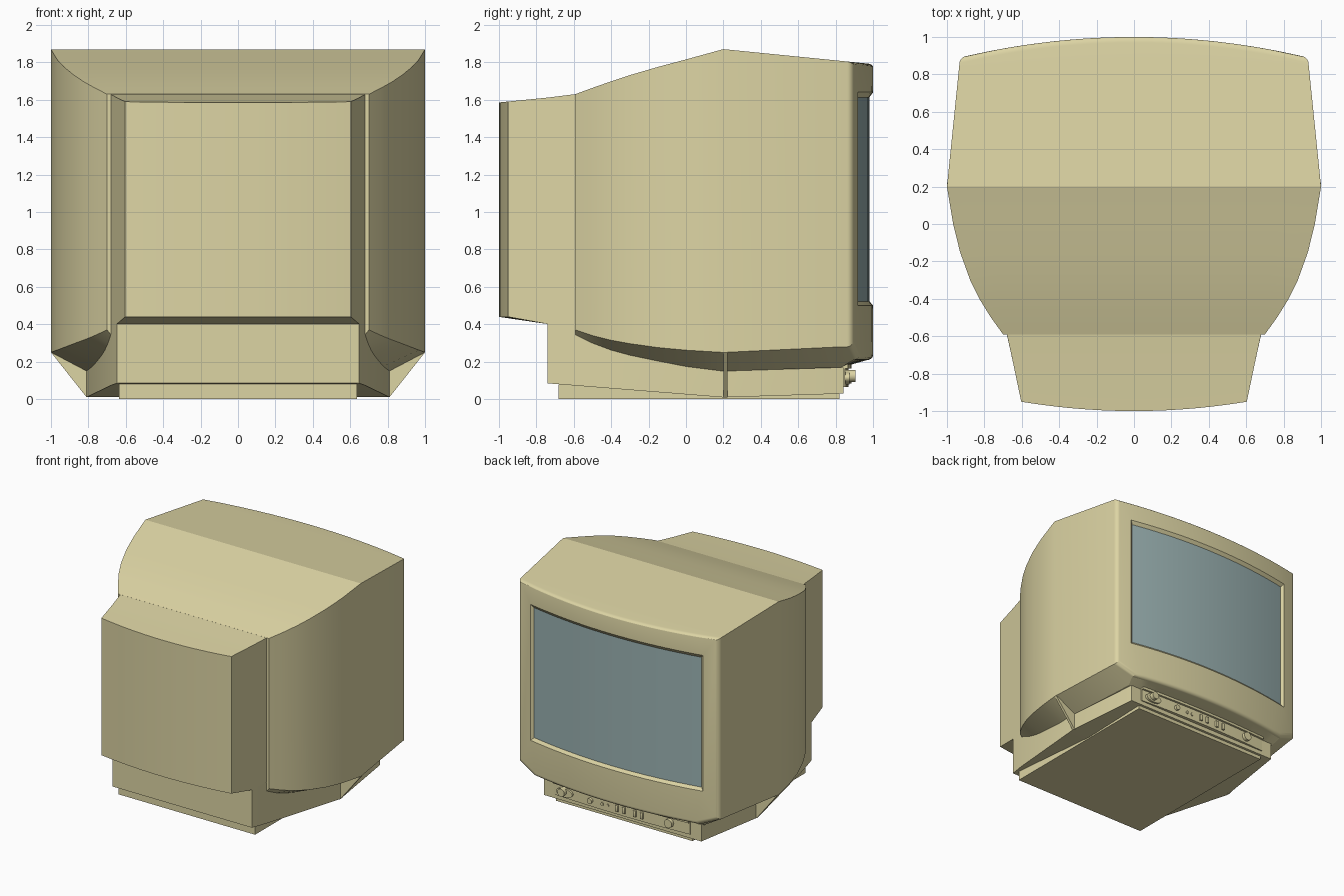
import bpy, bmesh, math

if "Cube" in bpy.data.objects:
    bpy.data.objects.remove(bpy.data.objects["Cube"])

def material(name, rgb):
    m = bpy.data.materials.new(name)
    m.diffuse_color = (*rgb, 1)
    m.use_nodes = True
    m.node_tree.nodes["Principled BSDF"].inputs["Base Color"].default_value = m.diffuse_color
    return m

BEIGE = material("beige_plastic", (0.72, 0.66, 0.37))
GLASS = material("screen_glass", (0.33, 0.45, 0.45))
COLS = 21

def finish(name, bm, mat, angle=18):
    bmesh.ops.recalc_face_normals(bm, faces=bm.faces[:])
    me = bpy.data.meshes.new(name)
    bm.to_mesh(me)
    bm.free()
    me.materials.append(mat)
    ob = bpy.data.objects.new(name, me)
    bpy.context.collection.objects.link(ob)
    bpy.ops.object.select_all(action='DESELECT')
    ob.select_set(True)
    bpy.context.view_layer.objects.active = ob
    bpy.ops.object.shade_smooth_by_angle(angle=math.radians(angle))
    return ob

def ring(y, w, xin, top, zout, zin):
    """Cross-section of half width w; y and top may be functions of x and y."""
    xs = [w] + [xin * (1 - 2 * i / (COLS - 1)) for i in range(COLS)] + [-w]
    fy = y if callable(y) else (lambda x: y)
    ft = top if callable(top) else (lambda v: top)
    upper = [(x, fy(x), ft(fy(x))) for x in xs]
    lower = [(x, fy(x), zout if abs(x) > xin else zin) for x in reversed(xs)]
    return upper + lower

def loft(name, rings, mat, start=True, end=True):
    bm = bmesh.new()
    vs = [[bm.verts.new(p) for p in r] for r in rings]
    n = len(vs[0])
    for a, b in zip(vs, vs[1:]):
        for i in range(n):
            j = (i + 1) % n
            bm.faces.new((a[i], a[j], b[j], b[i]))
    for r, use in ((vs[0], start), (vs[-1], end)):
        for i in range(n // 2 - 1 if use else 0):
            bm.faces.new((r[i], r[i + 1], r[n - 2 - i], r[n - 1 - i]))
    return finish(name, bm, mat)

# Curved front surface of the bezel
def bulge(depth):
    return lambda x: 1.0 - 0.11 * (x / 0.93) ** 2 - depth

def roof(drop):
    return lambda y: 1.87 - 0.1 * (y - 0.2) - drop

# Main housing: tapered rear, widest at y = 0.2, rounded front rim, screen recess
rings = [ring(*s) for s in (
    (-0.59, 0.70, 0.68, 1.63, 0.37, 0.345),
    (-0.50, 0.765, 0.695, 1.663, 0.34, 0.30),
    (-0.40, 0.827, 0.71, 1.698, 0.315, 0.262),
    (-0.30, 0.876, 0.727, 1.731, 0.297, 0.235),
    (-0.15, 0.93, 0.75, 1.775, 0.276, 0.203),
    (0.0, 0.967, 0.777, 1.815, 0.262, 0.175),
    (0.2, 1.0, 0.81, 1.87, 0.25, 0.15),
    (0.83, 0.936, 0.75, roof(0), 0.28, 0.17))]
for k in range(8):
    a = math.pi / 2 * k / 7
    d = 0.03 * (1 - math.cos(a))
    rings.append(ring(bulge(0.03 * (1 - math.sin(a))), 0.933 - d, 0.77 - d,
                      roof(d * 0.5), 0.28 + d, 0.21 + d))
rings.append(ring(bulge(0), 0.80, 0.785, 1.64, 0.50, 0.50))
rings.append(ring(bulge(0.022), 0.775, 0.76, 1.61, 0.525, 0.525))
loft("monitor_housing", rings, BEIGE, end=False)

# Curved glass screen
loft("screen", [ring(bulge(d), 0.777, 0.76, 1.613, 0.522, 0.522) for d in (0.06, 0.02)], GLASS)

# Rear box with gently bowed back
loft("rear_box", [
    ring(-0.57, 0.684, 0.66, 1.632, 0.38, 0.38),
    ring(-0.74, 0.647, 0.63, 1.611, 0.402, 0.402),
    ring(lambda x: -1 + 0.05 * (x / 0.603) ** 2, 0.603, 0.58,
         lambda y: 1.585 + 0.1 * (y + 1), 0.44, 0.44)], BEIGE)

# Base: widest below the housing's widest point
loft("base", [ring(*s) for s in (
    (-0.74, 0.647, 0.6, 0.41, 0.085, 0.085),
    (-0.59, 0.68, 0.6, 0.42, 0.073, 0.073),
    (0.2, 0.81, 0.7, 0.2, 0.01, 0.01),
    (0.84, 0.73, 0.65, 0.17, 0.03, 0.03))], BEIGE)

def box(name, x0, x1, y0, y1, z0, z1, bevel=0):
    bm = bmesh.new()
    bmesh.ops.create_cube(bm, size=1)
    for v in bm.verts:
        v.co = ((x0 + x1) / 2 + v.co.x * (x1 - x0),
                (y0 + y1) / 2 + v.co.y * (y1 - y0),
                (z0 + z1) / 2 + v.co.z * (z1 - z0))
    if bevel:
        bmesh.ops.bevel(bm, geom=bm.edges[:], offset=bevel, segments=2,
                        profile=0.5, affect='EDGES')
    return finish(name, bm, BEIGE, 35)

def prism(name, pts, y0, y1):
    """Extrude an x-z outline along y."""
    bm = bmesh.new()
    f = bm.faces.new([bm.verts.new((x, y0, z)) for x, z in pts])
    ext = bmesh.ops.extrude_face_region(bm, geom=[f])
    for v in ext["geom"]:
        if isinstance(v, bmesh.types.BMVert):
            v.co.y = y1
    return finish(name, bm, BEIGE, 35)

def disc(name, x, z, rx, rz, y0, y1):
    pts = [(x + rx * math.cos(a), z + rz * math.sin(a))
           for a in (2 * math.pi * i / 24 for i in range(24))]
    return prism(name, pts, y0, y1)

# Flat foot plate
box("foot_plate", -0.635, 0.635, -0.68, 0.82, 0.0, 0.08)

# Triangular ribs bracing the housing's corners to the base
for side, s in (("left", -1), ("right", 1)):
    prism(side + "_rib", [(s, 0.25), (s * 0.79, 0.16), (s * 0.79, 0.01), (s * 0.81, 0.01)],
          0.2, 0.222)

# Control strip under the bezel
def strip(y):
    return lambda x: y - 0.02 * (x / 0.63) ** 2

loft("control_panel", [ring(0.80, 0.63, 0.61, 0.2, 0.065, 0.065),
                       ring(strip(0.868), 0.63, 0.61, 0.2, 0.065, 0.065)], BEIGE)
loft("panel_top_lip", [ring(0.80, 0.63, 0.61, 0.22, 0.165, 0.165),
                       ring(strip(0.885), 0.63, 0.61, 0.22, 0.165, 0.165)], BEIGE)

# Controls: oval switch, dial, small buttons, power button
disc("switch_surround", 0.52, 0.115, 0.075, 0.036, 0.83, 0.872)
disc("switch_knob", 0.53, 0.125, 0.032, 0.032, 0.85, 0.905)
disc("dial", 0.28, 0.115, 0.022, 0.022, 0.85, 0.885)
for i, x in enumerate((0.17, 0.12)):
    disc("indicator_%d" % (i + 1), x, 0.115, 0.012, 0.014, 0.85, 0.875)
for i, x in enumerate((0.03, -0.035, -0.135, -0.2)):
    box("button_%d" % (i + 1), x - 0.013, x + 0.013, 0.85, 0.882, 0.09, 0.145, 0.004)
disc("power_button", -0.45, 0.12, 0.036, 0.036, 0.84, 0.885)
